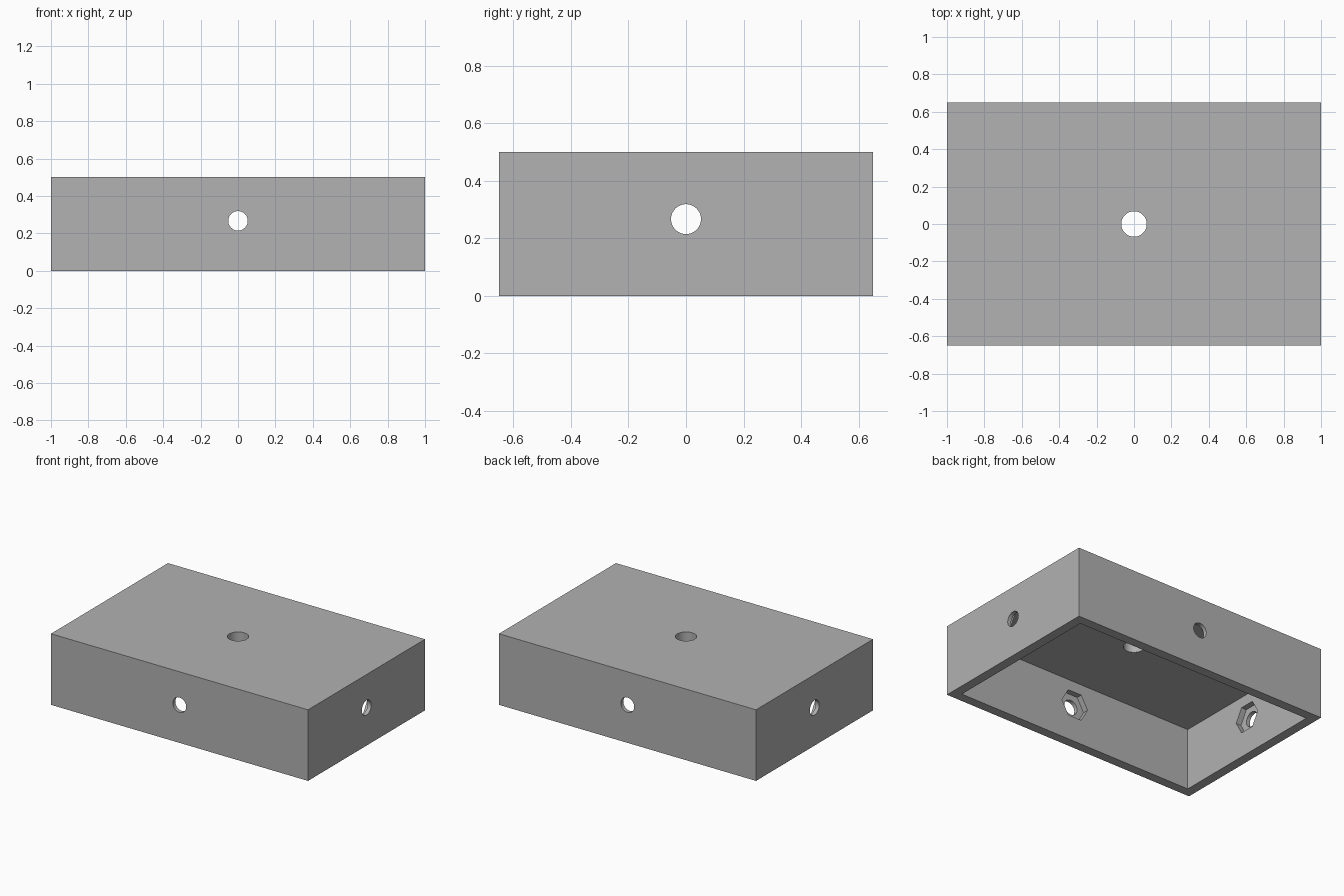
import bpy
from math import radians, pi

if "Cube" in bpy.data.objects:
    bpy.data.objects.remove(bpy.data.objects["Cube"], do_unlink=True)

# Dimensions
LENGTH, WIDTH, HEIGHT = 2.0, 1.3, 0.5
WALL = 0.067
HOLE_Z = 0.267
SIDE_HOLE_R, TOP_HOLE_R = 0.052, 0.068
NUT_R, NUT_DEPTH = 0.106, 0.04

grey = bpy.data.materials.new("plain grey")
grey.use_nodes = True
colour = (0.445, 0.445, 0.445, 1)
grey.diffuse_color = colour
grey.node_tree.nodes["Principled BSDF"].inputs["Base Color"].default_value = colour


def block(name, size, location):
    bpy.ops.mesh.primitive_cube_add(size=1, location=location)
    obj = bpy.context.object
    obj.name = name
    obj.scale = size
    bpy.ops.object.transform_apply(location=False, rotation=False, scale=True)
    obj.data.materials.append(grey)
    return obj


def prism(name, sides, radius, depth, location, rotation=(0, 0, 0), turn=0):
    """A cylinder or hexagon, turned about its own axis before being aimed."""
    bpy.ops.mesh.primitive_cylinder_add(vertices=sides, radius=radius, depth=depth,
                                        rotation=(0, 0, turn))
    obj = bpy.context.object
    obj.name = name
    bpy.ops.object.transform_apply(location=False, rotation=True, scale=False)
    obj.location = location
    obj.rotation_euler = rotation
    obj.data.materials.append(grey)
    return obj


def cut(target, cutter):
    mod = target.modifiers.new("cut", "BOOLEAN")
    mod.operation = "DIFFERENCE"
    mod.solver = "EXACT"
    mod.object = cutter
    bpy.context.view_layer.objects.active = target
    bpy.ops.object.modifier_apply(modifier=mod.name)
    bpy.data.objects.remove(cutter, do_unlink=True)


# Shell, open at the bottom
box = block("box_shell", (LENGTH, WIDTH, HEIGHT), (0, 0, HEIGHT / 2))
cut(box, block("cavity", (LENGTH - 2 * WALL, WIDTH - 2 * WALL, HEIGHT),
               (0, 0, HEIGHT / 2 - WALL)))

# Round hole in the roof
cut(box, prism("roof_hole", 64, TOP_HOLE_R, 4 * WALL, (0, 0, HEIGHT)))

# Screw hole and inner hexagonal nut pocket in each wall
for dx, dy in ((1, 0), (-1, 0), (0, 1), (0, -1)):
    half = LENGTH / 2 if dx else WIDTH / 2
    aim = (0, pi / 2, 0) if dx else (pi / 2, 0, 0)
    # Hexagons lie with a flat side on top
    turn = 0 if dx else radians(30)
    cut(box, prism("screw_hole", 48, SIDE_HOLE_R, 4 * WALL,
                   (dx * half, dy * half, HOLE_Z), aim))
    centre = half - WALL
    cut(box, prism("nut_pocket", 6, NUT_R, 2 * NUT_DEPTH,
                   (dx * centre, dy * centre, HOLE_Z), aim, turn))

# Smooth hole walls, crisp edges elsewhere
bpy.ops.object.select_all(action="DESELECT")
box.select_set(True)
bpy.context.view_layer.objects.active = box
bpy.ops.object.shade_smooth_by_angle(angle=radians(30))
